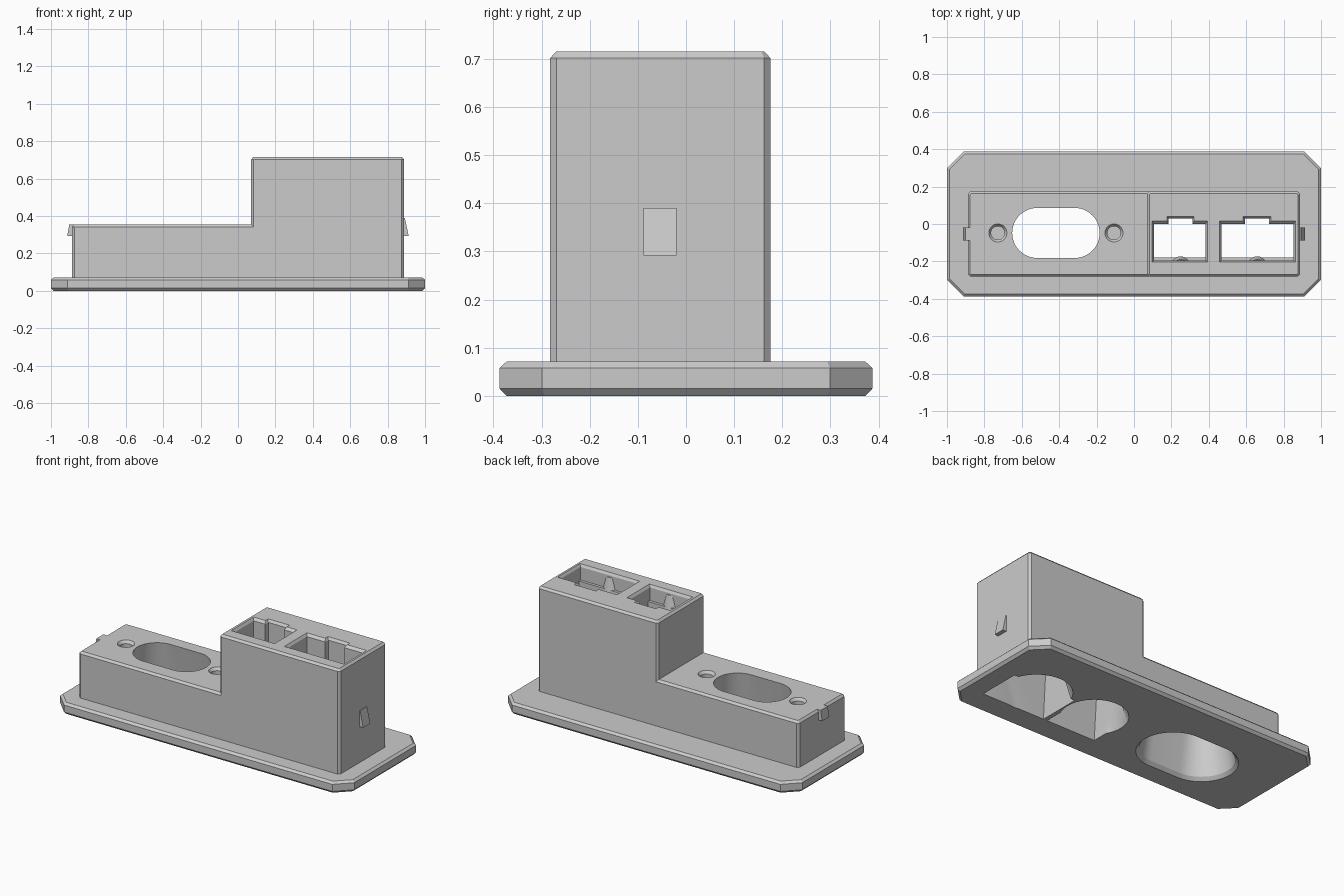
import bpy, bmesh, math

if "Cube" in bpy.data.objects:
    bpy.data.objects.remove(bpy.data.objects["Cube"])

grey = bpy.data.materials.new("plain grey")
grey.diffuse_color = (0.6, 0.6, 0.6, 1)
grey.use_nodes = True
grey.node_tree.nodes["Principled BSDF"].inputs["Base Color"].default_value = grey.diffuse_color


def loft(name, sections):
    """Solid from stacked (z, outline) sections of equal point count."""
    bm = bmesh.new()
    rings = [[bm.verts.new((x, y, z)) for x, y in pts] for z, pts in sections]
    n = len(rings[0])
    for a, b in zip(rings, rings[1:]):
        for i in range(n):
            j = (i + 1) % n
            bm.faces.new((a[i], a[j], b[j], b[i]))
    bm.faces.new(rings[0])
    bm.faces.new(rings[-1])
    bmesh.ops.recalc_face_normals(bm, faces=bm.faces)
    me = bpy.data.meshes.new(name)
    bm.to_mesh(me)
    bm.free()
    me.materials.append(grey)
    ob = bpy.data.objects.new(name, me)
    bpy.context.collection.objects.link(ob)
    return ob


def rect(x0, x1, y0, y1):
    return [(x0, y0), (x1, y0), (x1, y1), (x0, y1)]


def octagon(x0, x1, y0, y1, c, inset=0.0):
    x0, x1, y0, y1 = x0 + inset, x1 - inset, y0 + inset, y1 - inset
    c -= inset * (2 - math.sqrt(2))
    return [(x0 + c, y0), (x1 - c, y0), (x1, y0 + c), (x1, y1 - c),
            (x1 - c, y1), (x0 + c, y1), (x0, y1 - c), (x0, y0 + c)]


def stadium(cx, cy, half, r, n=24):
    """Rounded slot outline; half = 0 gives a circle."""
    pts = []
    for side in (1, -1):
        for i in range(n + 1 if half else n):
            a = math.pi * i / n - math.pi / 2 + (0 if side > 0 else math.pi)
            pts.append((cx + side * half + r * math.cos(a), cy + r * math.sin(a)))
    return pts


def combine(target, tool, operation):
    mod = target.modifiers.new("combine", 'BOOLEAN')
    mod.operation = operation
    mod.solver = 'EXACT'
    mod.object = tool
    bpy.context.view_layer.objects.active = target
    bpy.ops.object.modifier_apply(modifier=mod.name)
    bpy.data.objects.remove(tool)


def block(name, x0, x1, top):
    """Upright block with chamfered corners and top rim."""
    box = (x0, x1, -0.282, 0.175, 0.013)
    return loft(name, [(0.03, octagon(*box)), (top - 0.013, octagon(*box)),
                       (top, octagon(*box, inset=0.012))])


# Chamfered flange plate with clipped corners
plate = (-1, 1, -0.387, 0.387, 0.088)
housing = loft("connector_housing", [
    (0, octagon(*plate, inset=0.014)), (0.015, octagon(*plate)),
    (0.058, octagon(*plate)), (0.071, octagon(*plate, inset=0.014))])

# Low and tall blocks
combine(housing, block("low_block", -0.888, 0.5, 0.355), 'UNION')
combine(housing, block("tall_block", 0.07, 0.888, 0.715), 'UNION')

# Snap wedges on both ends; the left one stops at the low block's top
for side, top, tip in ((1, 0.39, 0.892), (-1, 0.355, 0.902)):
    def wedge(x):
        return rect(*sorted((side * 0.86, side * x)), -0.088, -0.02)
    combine(housing, loft("snap_wedge", [(0.292, wedge(0.913)), (top, wedge(tip))]), 'UNION')

# Slot flaring towards the underside
SX, SY = -0.4175, -0.048
combine(housing, loft("slot_cutter", [
    (-0.005, stadium(SX, SY, 0.1, 0.208)), (0.02, stadium(SX, SY, 0.1, 0.185)),
    (0.36, stadium(SX, SY, 0.1, 0.133))]), 'DIFFERENCE')

# Blind countersunk screw holes
for x in (-0.728, -0.107):
    combine(housing, loft("screw_cutter", [
        (0.22, stadium(x, SY, 0, 0.036)), (0.338, stadium(x, SY, 0, 0.036)),
        (0.36, stadium(x, SY, 0, 0.052))]), 'DIFFERENCE')

# Two sockets: x range at top, x range at underside, latch range, thumb radius
for x0, x1, b0, b1, n0, n1, r in (
        (0.093, 0.395, 0.085, 0.420, 0.172, 0.325, 0.19),
        (0.455, 0.867, 0.445, 0.872, 0.580, 0.736, 0.20)):
    mid = (n0 + n1) / 2
    inner = rect(x0 + 0.013, x1 - 0.013, -0.195, 0.0)
    throat = rect(x0 + 0.013, x1 - 0.013, -0.178, 0.0)
    combine(housing, loft("socket_cutter", [
        (0.72, rect(x0, x1, -0.207, 0.02)), (0.70, inner), (0.62, inner),
        (0.62, throat), (0.42, throat),
        (-0.005, rect(b0, b1, -0.235, 0.03))]), 'DIFFERENCE')
    latch = rect(n0 + 0.013, n1 - 0.013, -0.1, 0.03)
    combine(housing, loft("latch_cutter", [
        (0.72, rect(n0, n1, -0.1, 0.045)), (0.70, latch), (0.1, latch)]), 'DIFFERENCE')
    combine(housing, loft("thumb_cutter", [
        (-0.005, stadium(mid, -0.04, 0, r)),
        (0.35, stadium(mid, -0.04, 0, r * 0.4))]), 'DIFFERENCE')
    # Conical nub on the ledge inside the socket
    combine(housing, loft("ledge_nub", [
        (0.61, stadium(mid, -0.225, 0, 0.052)),
        (0.69, stadium(mid, -0.225, 0, 0.035))]), 'UNION')

# Smooth round walls, keep sharp edges
bpy.ops.object.select_all(action='DESELECT')
housing.select_set(True)
bpy.context.view_layer.objects.active = housing
bpy.ops.object.shade_smooth_by_angle(angle=math.radians(25))
